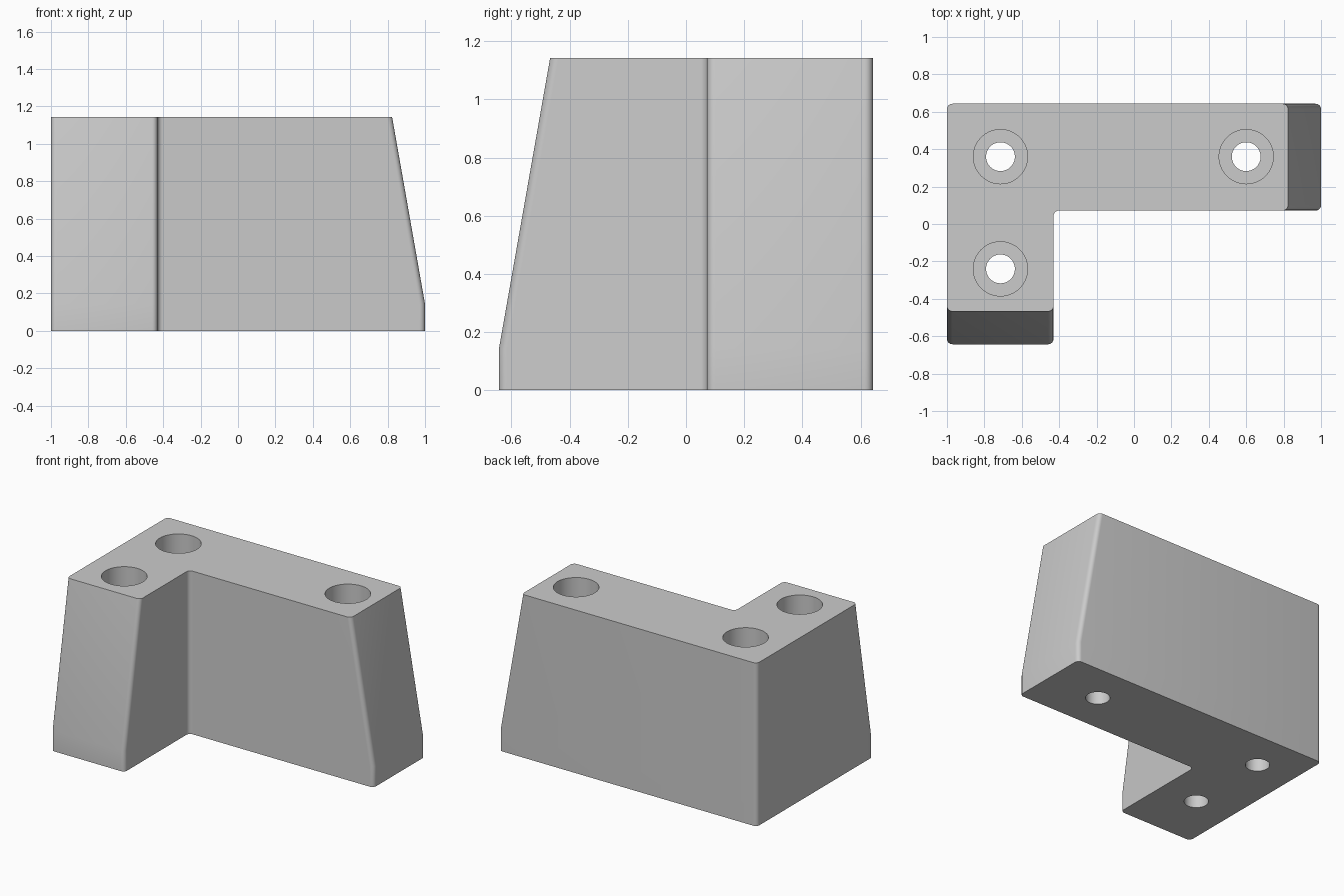
import bpy, bmesh
from math import pi, sin, cos
from mathutils import Vector

HEIGHT, KINK, TAPER, FILLET = 1.143, 0.143, 0.176, 0.029
START = bpy.data.objects.get("Cube")
if START:
    bpy.data.objects.remove(START, do_unlink=True)

grey = bpy.data.materials.new("light grey")
grey.use_nodes = True
grey.diffuse_color = (0.6, 0.6, 0.6, 1)
grey.node_tree.nodes["Principled BSDF"].inputs["Base Color"].default_value = (0.6, 0.6, 0.6, 1)


def rounded(corners, radius, steps=6):
    """Round every right-angled corner of a closed outline."""
    points = []
    for i, corner in enumerate(corners):
        c = Vector(corner)
        a = (Vector(corners[i - 1]) - c).normalized() * radius
        b = (Vector(corners[(i + 1) % len(corners)]) - c).normalized() * radius
        for k in range(steps + 1):
            t = k / steps * pi / 2
            points.append(c + a * (1 - sin(t)) + b * (1 - cos(t)))
    return points


def outline(inset):
    """L-shaped section whose two free ends are pulled in."""
    right, front = 1 - inset, -0.643 + inset
    return rounded([(-1, front), (-0.43, front), (-0.43, 0.072),
                    (right, 0.072), (right, 0.643), (-1, 0.643)], FILLET)


# Body: lofted L with a straight foot and tapering ends
bm = bmesh.new()
rings = [[bm.verts.new((p.x, p.y, z)) for p in outline(inset)]
         for z, inset in ((0, 0), (KINK, 0), (HEIGHT, TAPER))]
for low, high in zip(rings, rings[1:]):
    for i in range(len(low)):
        bm.faces.new((low[i - 1], low[i], high[i], high[i - 1]))
bm.faces.new(rings[0][::-1])
bm.faces.new(rings[-1])
bmesh.ops.recalc_face_normals(bm, faces=bm.faces)
mesh = bpy.data.meshes.new("corner_block")
bm.to_mesh(mesh)
bm.free()
mesh.materials.append(grey)
body = bpy.data.objects.new("corner_block", mesh)
bpy.context.collection.objects.link(body)


def drill(x, y, radius, bottom):
    """Cut a round hole from the given height up through the top."""
    top = HEIGHT + 0.2
    bpy.ops.mesh.primitive_cylinder_add(vertices=64, radius=radius, depth=top - bottom,
                                        location=(x, y, (top + bottom) / 2))
    cutter = bpy.context.object
    cutter.name = "hole_cutter"
    cutter.hide_render = True
    cutter.data.materials.append(grey)
    cut = body.modifiers.new("hole", 'BOOLEAN')
    cut.operation, cut.solver, cut.object = 'DIFFERENCE', 'EXACT', cutter
    bpy.context.view_layer.objects.active = body
    bpy.ops.object.modifier_apply(modifier=cut.name)
    bpy.data.objects.remove(cutter, do_unlink=True)


# Counterbored screw holes
for x, y in ((-0.714, 0.36), (0.6, 0.36), (-0.714, -0.24)):
    drill(x, y, 0.145, KINK)
    drill(x, y, 0.077, -0.2)

bpy.ops.object.select_all(action='DESELECT')
body.select_set(True)
bpy.context.view_layer.objects.active = body
bpy.ops.object.shade_smooth_by_angle(angle=pi / 6)
